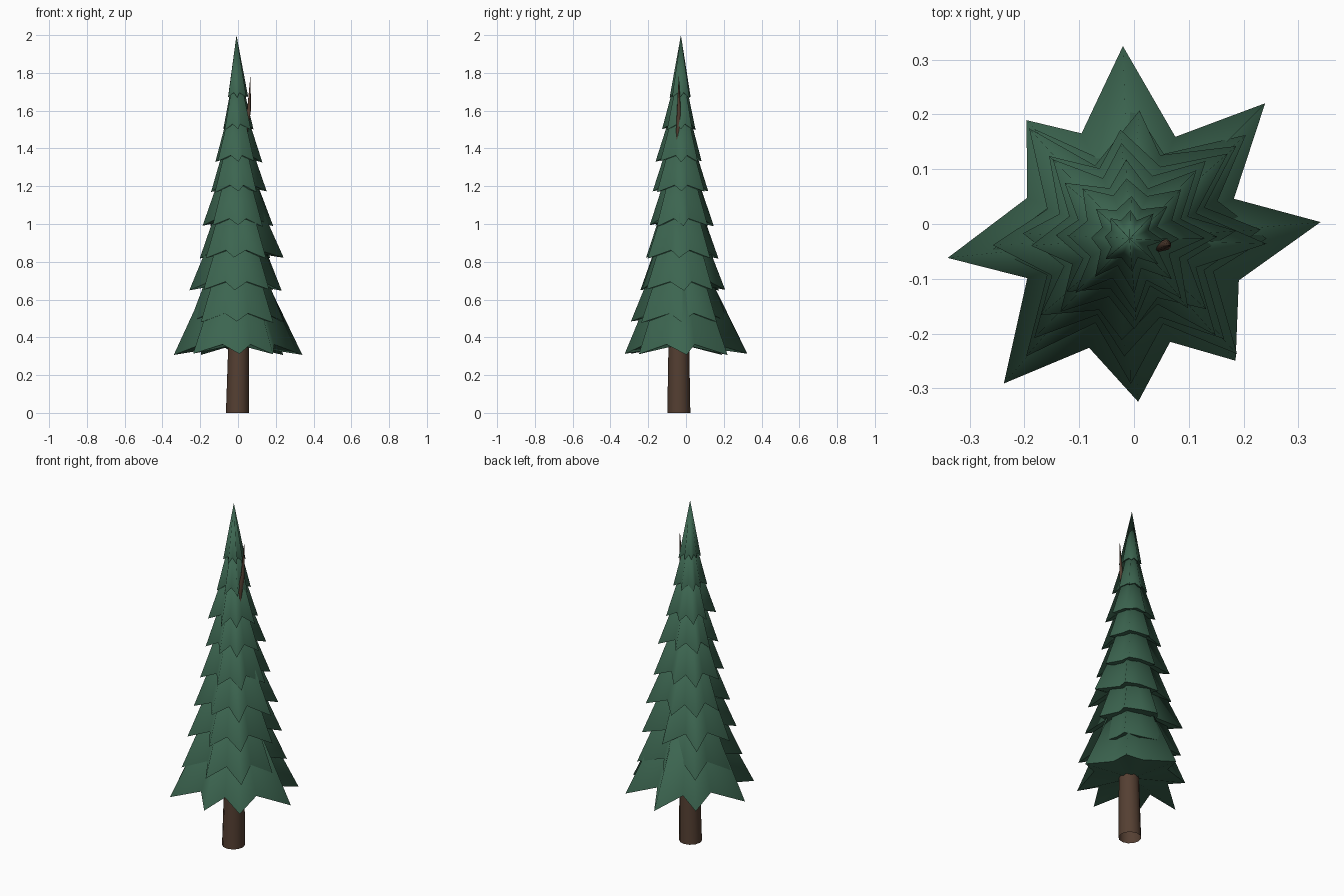
import bpy, bmesh, math, random
from mathutils import Vector

random.seed(4)
if "Cube" in bpy.data.objects:
    bpy.data.objects.remove(bpy.data.objects["Cube"], do_unlink=True)


def make_material(name, color):
    mat = bpy.data.materials.new(name)
    mat.use_nodes = True
    mat.diffuse_color = (*color, 1)
    mat.node_tree.nodes["Principled BSDF"].inputs["Base Color"].default_value = (*color, 1)
    return mat


needle_green = make_material("needle green", (0.045, 0.13, 0.08))
bark_brown = make_material("bark brown", (0.09, 0.05, 0.032))


def finish(bm, name, mat, angle):
    mesh = bpy.data.meshes.new(name)
    bm.to_mesh(mesh)
    bm.free()
    mesh.materials.append(mat)
    obj = bpy.data.objects.new(name, mesh)
    bpy.context.collection.objects.link(obj)
    bpy.ops.object.select_all(action="DESELECT")
    obj.select_set(True)
    bpy.context.view_layer.objects.active = obj
    bpy.ops.object.shade_smooth_by_angle(angle=math.radians(angle))


AXIS = Vector((-0.008, -0.027, 0))


def branch_tier(name, z, height, reach, turn):
    """Eight-pointed skirt: long drooping tips, raised valleys, one apex, a shallow underside."""
    mean = sum(reach) / len(reach)
    lift = 0.02 + 0.1 * mean
    rim = []
    for i in range(16):
        a = 22.5 * i
        if i % 2 == 0:
            a += turn[i // 2]
            r, h = reach[i // 2], z + random.uniform(-0.005, 0.004)
        else:
            a += random.uniform(-2, 3)
            r, h = 0.63 * mean * random.uniform(0.95, 1.05), z + lift
        a = math.radians(a)
        rim.append(AXIS + Vector((r * math.cos(a), r * math.sin(a), h)))
    # Skirt and underside share the outline but stay unwelded, so the rim is crisp;
    # the needles' shading side points inwards
    bm = bmesh.new()
    for top, flip in ((z + height, True), (z + lift, False)):
        centre = bm.verts.new(AXIS + Vector((0, 0, top)))
        ring = [bm.verts.new(p) for p in rim]
        for a, b in zip(ring, ring[1:] + ring[:1]):
            bm.faces.new((b, a, centre) if flip else (a, b, centre))
    finish(bm, name, needle_green, 180)


# Bottom tier tips, counter-clockwise from +x
branch_tier("branch_tier_1", 0.31, 0.72,
            (0.35, 0.35, 0.352, 0.287, 0.334, 0.35, 0.298, 0.295),
            (5, 0, 2, -4, 6, 4, 3, -4))

# Upper tiers: reach towards +x, +y, -x, -y
tiers = [
    (0.48, 0.25, 0.25, 0.25, 0.265),
    (0.65, 0.24, 0.235, 0.25, 0.215),
    (0.82, 0.25, 0.20, 0.195, 0.185),
    (0.99, 0.195, 0.175, 0.18, 0.165),
    (1.17, 0.16, 0.145, 0.135, 0.15),
    (1.33, 0.137, 0.11, 0.112, 0.135),
    (1.50, 0.09, 0.078, 0.07, 0.10),
    (1.67, 0.062, 0.052, 0.045, 0.06),
]
for n, (z, *sides) in enumerate(tiers):
    reach = []
    for k in range(4):
        between = (sides[k] + sides[(k + 1) % 4]) / 2
        reach += [sides[k], between * random.uniform(1.05, 1.15)]
    turn = [random.uniform(-5, 5) for _ in reach]
    height = 0.33 + 0.37 * (1.67 - z) / 1.36
    branch_tier(f"branch_tier_{n + 2}", z, height, reach, turn)

# Leaning, open-ended trunk whose thin tip pokes out beside the crown: z, x, radius
bm = bmesh.new()
rings = []
for z, x, r in [(0, -0.003, 0.061), (0.35, 0.003, 0.055), (1.0, 0.015, 0.036),
                (1.5, 0.04, 0.014), (1.6, 0.058, 0.01), (1.78, 0.066, 0.001)]:
    rings.append([bm.verts.new((x + r * math.cos(t * math.tau / 12),
                                -0.038 + r * math.sin(t * math.tau / 12), z))
                  for t in range(12)])
for low, high in zip(rings, rings[1:]):
    for i in range(12):
        j = (i + 1) % 12
        bm.faces.new((low[i], low[j], high[j], high[i]))
bm.faces.new(rings[-1])
finish(bm, "trunk", bark_brown, 40)
